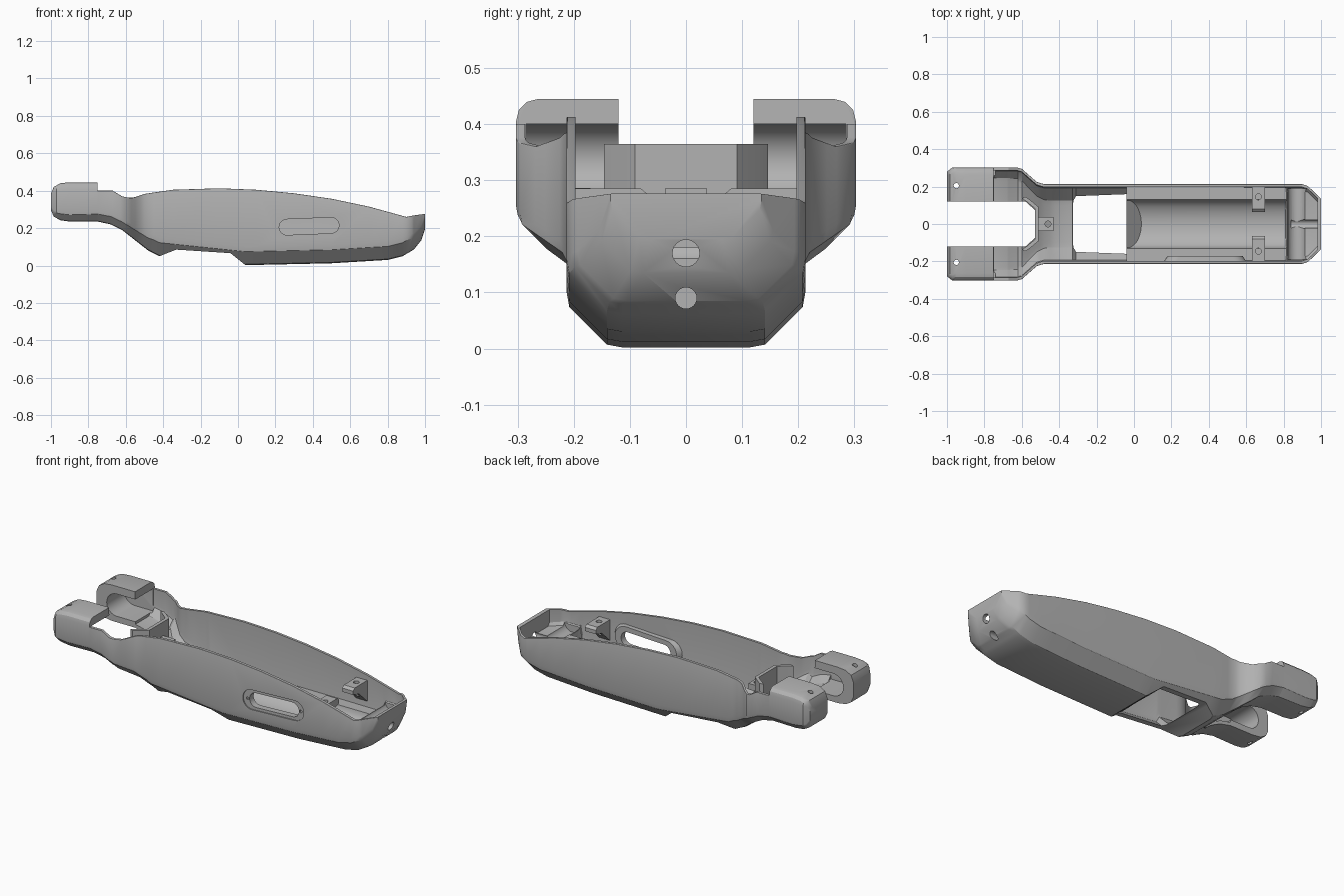
import bpy, bmesh, math

if "Cube" in bpy.data.objects:
    bpy.data.objects.remove(bpy.data.objects["Cube"])

grey = bpy.data.materials.new("plain_grey")
grey.use_nodes = True
colour = (0.45, 0.45, 0.45, 1)
grey.diffuse_color = colour
grey.node_tree.nodes["Principled BSDF"].inputs["Base Color"].default_value = colour

WALL = 0.016

# Outline curves along the length of the body
TOP = [(-1, .385), (-.985, .42), (-.95, .44), (-.9, .445), (-.751, .445), (-.75, .4),
       (-.67, .4), (-.62, .37), (-.57, .36), (-.5, .383), (-.35, .405), (-.1, .413),
       (.1, .405), (.3, .386), (.5, .357), (.7, .315), (.9, .26), (.94, .268), (1, .276)]
BOTTOM = [(-1, .295), (-.985, .262), (-.95, .242), (-.9, .235), (-.75, .235), (-.68, .22),
          (-.62, .19), (-.55, .135), (-.48, .08), (-.42, .05), (.04, .002), (.5, .012),
          (.8, .03), (.88, .05), (.94, .085), (.98, .135), (1, .195)]
WIDTH = [(-1, .28), (-.97, .303), (-.63, .303), (-.6, .295), (-.52, .225), (-.48, .213),
         (.9, .213), (.93, .203), (1, .135)]
CHAMFER = [(-1, .02), (-.95, .04), (-.62, .05), (-.45, .083), (.9, .083), (1, .06)]
TOP_ROUND = [(-1, .02), (-.95, .04), (-.751, .04), (-.75, .002), (1, .002)]


def sample(table, x):
    """Linear interpolation in an outline curve."""
    for (x0, v0), (x1, v1) in zip(table, table[1:]):
        if x <= x1:
            return v0 + (v1 - v0) * (x - x0) / (x1 - x0)
    return table[-1][1]


def finish(name, bm):
    bmesh.ops.recalc_face_normals(bm, faces=bm.faces)
    mesh = bpy.data.meshes.new(name)
    bm.to_mesh(mesh)
    bm.free()
    mesh.materials.append(grey)
    ob = bpy.data.objects.new(name, mesh)
    bpy.context.collection.objects.link(ob)
    return ob


def prism(name, pts, axis, a, b):
    """Extrude a 2D outline along an axis from a to b."""
    place = {"x": lambda p, d: (d, p[0], p[1]),
             "y": lambda p, d: (p[0], d, p[1]),
             "z": lambda p, d: (p[0], p[1], d)}[axis]
    bm = bmesh.new()
    lo = [bm.verts.new(place(p, a)) for p in pts]
    hi = [bm.verts.new(place(p, b)) for p in pts]
    bm.faces.new(lo)
    bm.faces.new(hi)
    for i in range(len(pts)):
        j = (i + 1) % len(pts)
        bm.faces.new((lo[i], lo[j], hi[j], hi[i]))
    return finish(name, bm)


def circle(u, v, r, n=24):
    return [(u + r * math.cos(math.tau * i / n), v + r * math.sin(math.tau * i / n))
            for i in range(n)]


def stadium(x0, x1, r):
    """Slightly tilted long slot outline in the side plane."""
    tilt = 0.04
    pts = []
    for cx, start in ((x1 - r, -90), (x0 + r, 90)):
        for k in range(13):
            t = math.radians(start + 15 * k) + tilt
            pts.append((cx + r * math.cos(t), 0.21 + tilt * (cx - .38) + r * math.sin(t)))
    return pts


def loft(name, rings):
    """Skin closed rings of (x, half width, bottom, top, chamfer, top rounding)."""
    corner = [(0, 1.2), (.06, .87), (.87, .06), (1.2, 0)]
    arc = [(1, 0), (.5, .13), (.13, .5), (0, 1)]
    bm = bmesh.new()
    loops = []
    for x, w, zb, zt, c, r in rings:
        half = [(w - u * r, zt - v * r) for u, v in arc]
        half += [(w - u * c, zb + v * c) for u, v in corner]
        ring = half + [(-y, z) for y, z in reversed(half)]
        loops.append([bm.verts.new((x, y, z)) for y, z in ring])
    for a, b in zip(loops, loops[1:]):
        for i in range(len(a)):
            j = (i + 1) % len(a)
            bm.faces.new((a[i], a[j], b[j], b[i]))
    bm.faces.new(loops[0])
    bm.faces.new(loops[-1])
    return finish(name, bm)


def cut(ob, *cutters):
    bpy.context.view_layer.objects.active = ob
    for cutter in cutters:
        mod = ob.modifiers.new("cut", "BOOLEAN")
        mod.operation = "DIFFERENCE"
        mod.solver = "EXACT"
        mod.object = cutter
        bpy.ops.object.modifier_apply(modifier=mod.name)


# Outer body and its hollow
xs = sorted({x for table in (TOP, BOTTOM, WIDTH, CHAMFER, TOP_ROUND) for x, _ in table})
body = loft("body_shell", [(x, sample(WIDTH, x), sample(BOTTOM, x), sample(TOP, x),
                            sample(CHAMFER, x), sample(TOP_ROUND, x)) for x in xs])


def hollow_ring(x):
    floor = sample(BOTTOM, x) + (.02 if x < -.6 else .05 if x < -.32 else WALL)
    chamfer = sample(CHAMFER, x)
    if x > .815:
        floor, chamfer = .18, .02
    return x, sample(WIDTH, x) - WALL, floor, .6, chamfer, .01


inner_xs = sorted([x for x in xs if -.74 < x < .97] + [-.749, -.33, -.31, .81, .82, .98])
hollow = loft("hollow_cutter", [hollow_ring(x) for x in inner_xs])

# Cutters for the fork, the belly opening and the end groove
fork_gap = prism("fork_gap_cutter", [(-1.1, -.12), (-.58, -.12), (-.53, -.075), (-.53, .075),
                                     (-.58, .12), (-1.1, .12)], "z", -1, 1)
arc = [(-.87 + .065 * math.cos(math.radians(a)), .335 + .065 * math.sin(math.radians(a)))
       for a in range(90, 271, 15)]
pivot = prism("pivot_cutter", arc + [(-.74, .27), (-.74, .4)], "y", -.285, .285)
belly = prism("belly_cutter", [(-.425, -.1), (-.42, .05), (-.33, .085), (-.04, .066),
                               (.04, .002), (.045, -.1)], "y", -.4, .4)
groove = prism("groove_cutter", circle(.87, .2, .05), "y", -.19, .19)
cutters = [hollow, fork_gap, pivot, belly, groove]

# Screw holes in the fork and in the end wall
for side in (-1, 1):
    cutters.append(prism("fork_hole_cutter", circle(-.95, side * .205, .014), "z", 0, 1))
for z, r in ((.17, .024), (.09, .019)):
    cutters.append(prism("end_hole_cutter", circle(0, z, r), "x", .84, 1.1))

# Side slot with shallow recess on the front wall
slot = prism("slot_cutter", stadium(.22, .54, .042), "y", -.3, -.1)
recess = prism("recess_cutter", stadium(.18, .575, .058), "y", -.3, -.207)
cutters += [recess, slot]
for x, z in ((.207, .203), (.552, .217)):
    cutters.append(prism("slot_hole_cutter", circle(x, z, .008, 12), "y", -.3, -.1))
cut(body, *cutters)

# Raised rim behind the slot
rim = prism("slot_rim", stadium(.16, .6, .07), "y", -.2, -.17)
for v in rim.data.vertices:
    if v.co.y > -.18:
        v.co.x += .02 if v.co.x < .38 else -.02
cut(rim, slot)

# Battery tray with a rounded trough and a sloped start
trough = [(.13 * math.cos(math.radians(a)), .13 - .08 * math.sin(math.radians(a)))
          for a in range(0, 181, 15)]
tray = prism("tray_floor", [(.2, .13)] + trough + [(-.2, .13), (-.2, .11), (-.12, .04),
                                                   (.12, .04), (.2, .11)], "x", -.04, .815)
cut(tray, belly)
ramp = prism("tray_ramp", [(-.04, .07), (-.04, .13), (.04, .05), (0, .05)], "y", -.125, .125)

# Low wall around the fork gap
half = [(-.6, .138), (-.575, .12), (-.53, .083)]
outer = [(x + .02, y + .008) for x, y in half]
path = half + [(x, -y) for x, y in reversed(half)] + [(x, -y) for x, y in outer] + outer[::-1]
gap_wall = prism("fork_gap_wall", path, "z", .17, .365)

# Screw tab on the low wall
tab = prism("screw_tab", [(-.515, -.037), (-.43, -.037), (-.43, .037), (-.515, .037)],
            "z", .25, .285)
cut(tab, prism("tab_hole_cutter", circle(-.46, 0, .016), "z", 0, 1))

# Screw clips on both side walls
clips = []
for side, label in ((-1, "right"), (1, "left")):
    outline = [(.2, .16), (.2, .285), (.08, .285), (.065, .272), (.065, .25), (.12, .235)]
    clip = prism(label + "_clip", [(side * y, z) for y, z in outline], "x", .63, .7)
    cut(clip, prism("clip_hole_cutter", circle(.665, side * .145, .016), "z", 0, 1))
    clips.append(clip)

# Remove cutters and shade
for ob in [o for o in bpy.data.objects if "_cutter" in o.name]:
    bpy.data.objects.remove(ob)
bpy.ops.object.select_all(action="DESELECT")
for ob in [body, rim, tray, ramp, gap_wall, tab] + clips:
    ob.select_set(True)
bpy.context.view_layer.objects.active = body
bpy.ops.object.shade_smooth_by_angle(angle=math.radians(28))
